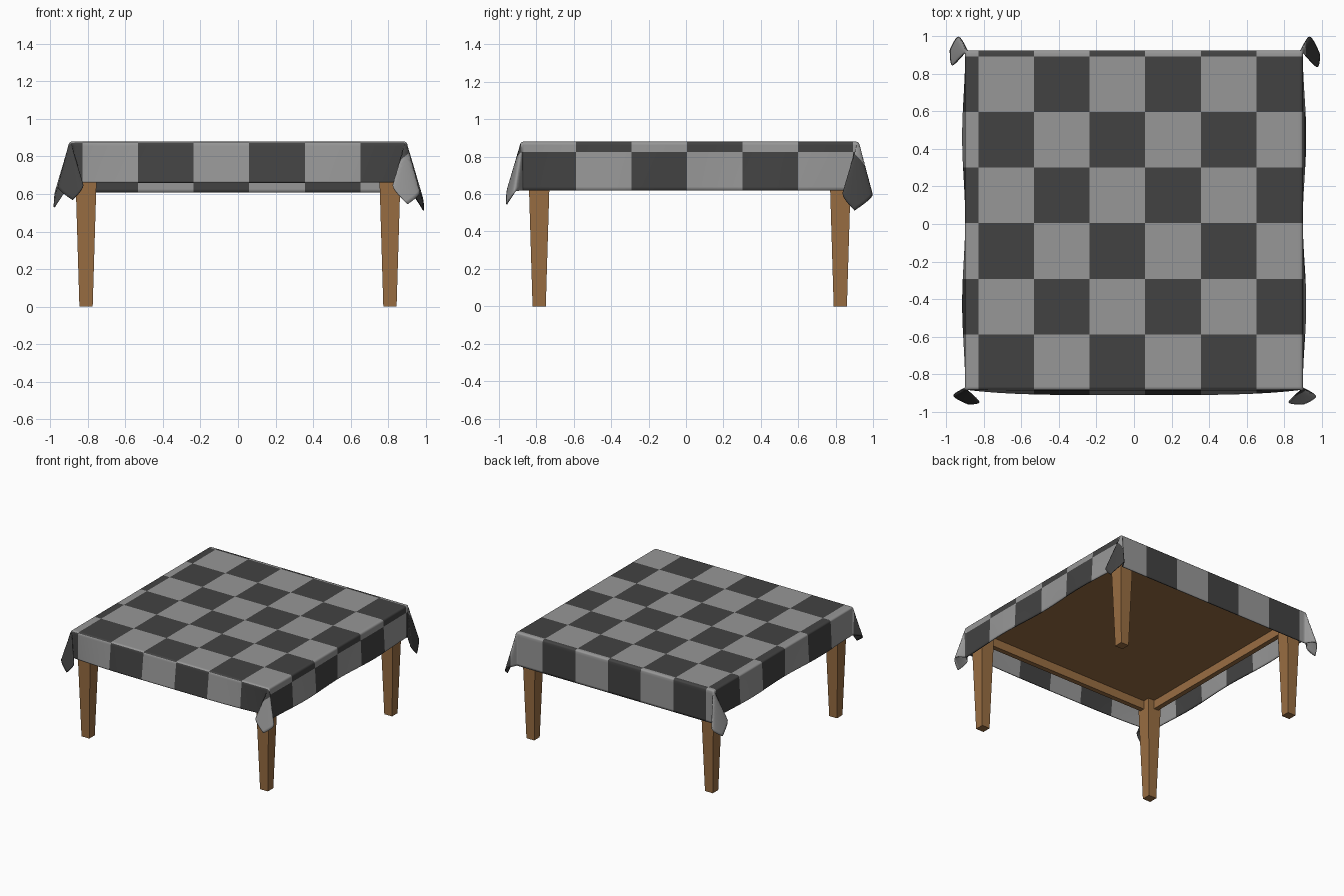
import bpy, bmesh, math
from mathutils import Vector

if "Cube" in bpy.data.objects:
    bpy.data.objects.remove(bpy.data.objects["Cube"])


def material(name, rgb):
    m = bpy.data.materials.new(name)
    m.diffuse_color = (*rgb, 1)
    m.use_nodes = True
    m.node_tree.nodes["Principled BSDF"].inputs["Base Color"].default_value = m.diffuse_color
    return m


LIGHT = material("light grey cloth", (0.31, 0.31, 0.31))
DARK = material("dark grey cloth", (0.055, 0.055, 0.055))
WOOD = material("brown wood", (0.32, 0.155, 0.055))


def finish(bm, name, mats):
    me = bpy.data.meshes.new(name)
    bm.to_mesh(me)
    bm.free()
    ob = bpy.data.objects.new(name, me)
    bpy.context.collection.objects.link(ob)
    for m in mats:
        me.materials.append(m)
    return ob


def box(name, x0, x1, y0, y1, z0, z1, bottom=1.0):
    """Box whose bottom face may be scaled to give a taper."""
    bm = bmesh.new()
    bmesh.ops.create_cube(bm, size=1)
    cx, cy = (x0 + x1) / 2, (y0 + y1) / 2
    for v in bm.verts:
        s = bottom if v.co.z < 0 else 1
        v.co = (cx + v.co.x * (x1 - x0) * s, cy + v.co.y * (y1 - y0) * s,
                z0 if v.co.z < 0 else z1)
    return finish(bm, name, [WOOD])


# Wooden table: top, tapered legs, aprons
CY, LX, LY, UNDER = 0.02, 0.81, 0.805, 0.815
box("table_top", -0.885, 0.885, -0.865, 0.905, UNDER, 0.868)
for sx, xn in ((-1, "left"), (1, "right")):
    for sy, yn in ((-1, "front"), (1, "back")):
        x, y, h = sx * LX, CY + sy * LY, 0.06
        box(f"{yn}_{xn}_leg", x - h, x + h, y - h, y + h, 0, UNDER, 0.59)
    x = sx * 0.825
    box(f"{xn}_apron", x - 0.02, x + 0.02, CY - 0.75, CY + 0.75, 0.745, UNDER)
for sy, yn in ((-1, "front"), (1, "back")):
    y = CY + sy * 0.82
    box(f"{yn}_apron", -0.75, 0.75, y - 0.02, y + 0.02, 0.745, UNDER)

# Tablecloth: a flat checked sheet draped over the table edges
CELL, U0, V0 = 0.2965, -0.83, -0.885          # check size and origin
R, TOP = 0.015, 0.88                          # edge rounding, cloth height
XE, YF, YB = 0.885, -0.87, 0.91               # where the sheet bends down
ULO, UHI, VLO, VHI = -1.125, 1.154, -1.098, 1.19  # hems of the flat sheet


def axis(lo, e0, e1, hi, origin):
    step = CELL / 16
    pts = [lo, hi]
    n0 = math.ceil((lo - origin) / step)
    n1 = math.floor((hi - origin) / step)
    extra = [origin + k * step for k in range(n0, n1 + 1)]
    for k in range(4):
        extra += [e0 - R * 0.524 * k, e1 + R * 0.524 * k]
    for p in extra:
        if all(abs(p - q) > 0.003 for q in pts):
            pts.append(p)
    return sorted(pts)


def bend(r):
    """Outward distance and drop for a length r of cloth past the edge."""
    q = R * math.pi / 2
    if r < q:
        return R * math.sin(r / R), R * (1 - math.cos(r / R))
    return R, R + r - q


FOLD = [(0, Vector((0, 0))), (0.27, Vector((0.17, 0.26))),
        (0.67, Vector((0.29, -0.29))), (1, Vector((0, 0)))]


def fold(t):
    """Lean of the corner fold (outward, sideways), smooth through FOLD."""
    i = 0 if t < FOLD[1][0] else 1 if t < FOLD[2][0] else 2
    (t0, b), (t1, c) = FOLD[i], FOLD[i + 1]
    a = FOLD[max(i - 1, 0)][1]
    d = FOLD[min(i + 2, 3)][1]
    s = (t - t0) / (t1 - t0)
    return 0.5 * (2 * b + (c - a) * s + (2 * a - 5 * b + 4 * c - d) * s * s
                  + (3 * b - a - 3 * c + d) * s ** 3)


def drape(u, v):
    sx = 1 if u > 0 else -1
    back = v > 0
    sy = 1 if back else -1
    a = max(abs(u) - XE, 0)
    b = max(v - YB, YF - v, 0)
    x0 = max(-XE, min(XE, u))
    y0 = max(YF, min(YB, v))
    if a > 0 and b > 0:                       # corner flap
        r = math.hypot(a, b)
        phi = math.atan2(b, a)
        o, d = bend(r)
        t = phi / (math.pi / 2)
        h = fold(1 - t if back else t)
        k = 1 / math.sqrt(1 + h.length_squared)
        hx, hy = (h.x, h.y) if back else (h.y, h.x)
        return (x0 + sx * (o * math.cos(phi) + d * k * hx),
                y0 + sy * (o * math.sin(phi) + d * k * hy), TOP - d * k)
    if a > 0:                                 # left and right sides
        o, d = bend(a)
        s = (v - CY) / 0.89
        o += 0.018 * math.sin(math.pi * s) ** 2 * d / 0.26
        return x0 + sx * o, y0, TOP - d
    if b > 0:                                 # front and back sides
        o, d = bend(b)
        if not back:
            o += 0.027 * (1 - (u / XE) ** 4) * d / 0.22
        return x0, y0 + sy * o, TOP - d
    return u, v, TOP


us = axis(ULO, -XE, XE, UHI, U0)
vs = axis(VLO, YF, YB, VHI, V0)
bm = bmesh.new()
grid = [[bm.verts.new(drape(u, v)) for v in vs] for u in us]
for i in range(len(us) - 1):
    for j in range(len(vs) - 1):
        f = bm.faces.new((grid[i][j], grid[i + 1][j],
                          grid[i + 1][j + 1], grid[i][j + 1]))
        ci = math.floor(((us[i] + us[i + 1]) / 2 - U0) / CELL)
        cj = math.floor(((vs[j] + vs[j + 1]) / 2 - V0) / CELL)
        f.material_index = 1 if (ci + cj) % 2 == 0 else 0
        f.smooth = True
cloth = finish(bm, "tablecloth", [LIGHT, DARK])
mod = cloth.modifiers.new("thickness", "SOLIDIFY")
mod.thickness = 0.007
mod.offset = -1
